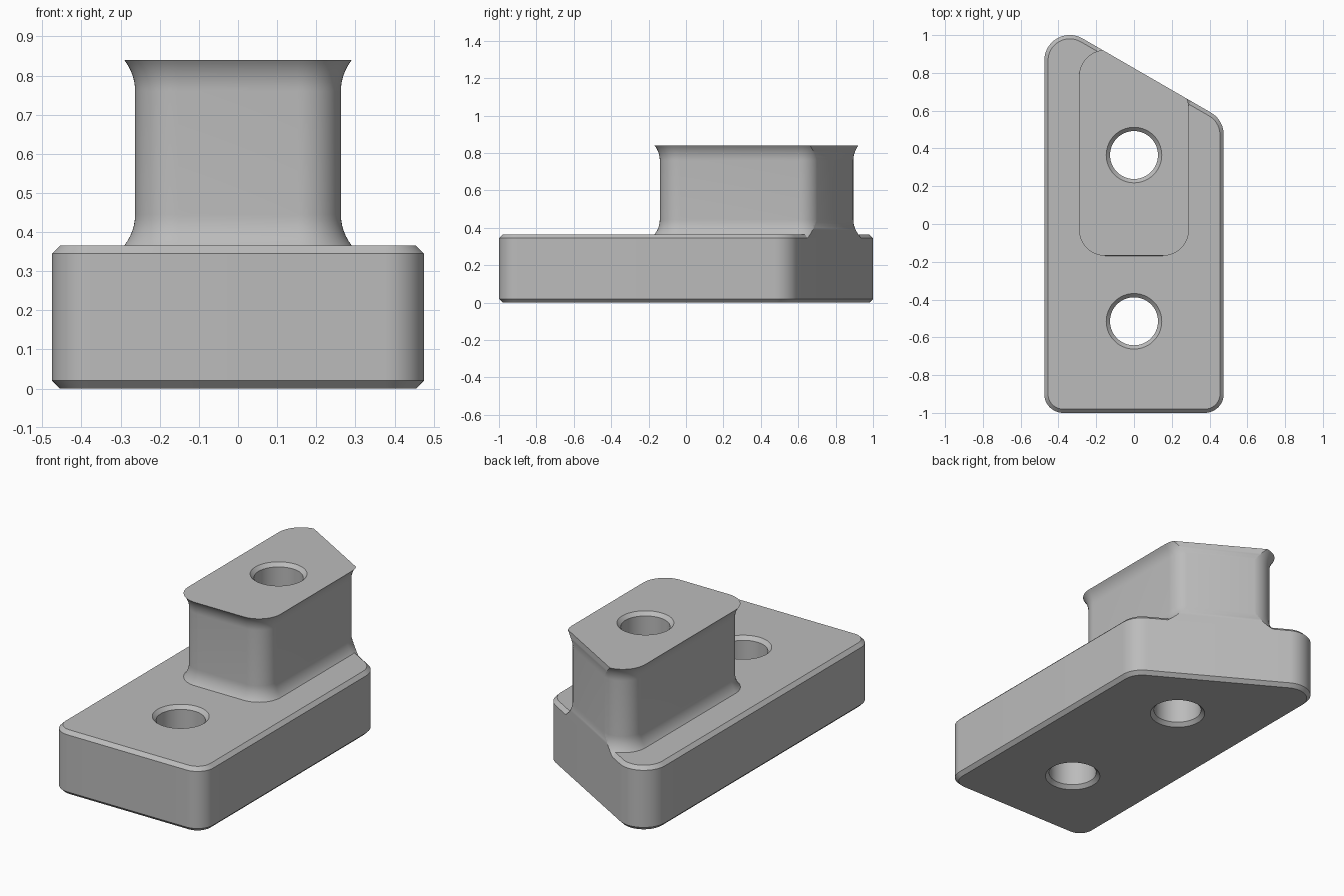
import bpy, bmesh
from math import sin, cos, tan, radians, asin
from mathutils import Vector

cube = bpy.data.objects.get("Cube")
if cube:
    bpy.data.objects.remove(cube, do_unlink=True)

SLANT = radians(30)      # back wall slope in plan
BACK = 0.825             # y of the back wall at x = 0
BASE_TOP, POST_TOP, CHAMFER = 0.365, 0.84, 0.02
FLARE_R = 0.128

grey = bpy.data.materials.new("plain grey")
grey.use_nodes = True
colour = (0.5, 0.5, 0.5, 1)
grey.diffuse_color = colour
grey.node_tree.nodes["Principled BSDF"].inputs["Base Color"].default_value = colour


def outline(half, front, r_front, r_back, back, offset):
    """Rounded plan with a slanted back, grown outward by offset."""
    def back_y(x):
        return back - tan(SLANT) * x - r_back / cos(SLANT)
    xf, xb, yf = half - r_front, half - r_back, front + r_front
    corners = [(-xf, yf, r_front, 180, 270), (xf, yf, r_front, 270, 360),
               (xb, back_y(xb), r_back, 0, 60), (-xb, back_y(-xb), r_back, 60, 180)]
    points = []
    for x, y, r, a0, a1 in corners:
        steps = (a1 - a0) // 6
        for i in range(steps + 1):
            a = radians(a0 + (a1 - a0) * i / steps)
            points.append((x + (r + offset) * cos(a), y + (r + offset) * sin(a)))
    return points


def loft(rings):
    """Closed solid through a stack of (z, plan points)."""
    bm = bmesh.new()
    loops = [[bm.verts.new((x, y, z)) for x, y in pts] for z, pts in rings]
    n = len(loops[0])
    for low, high in zip(loops, loops[1:]):
        for i in range(n):
            j = (i + 1) % n
            bm.faces.new((low[i], low[j], high[j], high[i]))
    bm.faces.new(loops[0][::-1])
    bm.faces.new(loops[-1])
    return bm


def to_object(bm, name):
    bmesh.ops.recalc_face_normals(bm, faces=bm.faces[:])
    mesh = bpy.data.meshes.new(name)
    bm.to_mesh(mesh)
    bm.free()
    mesh.materials.append(grey)
    ob = bpy.data.objects.new(name, mesh)
    bpy.context.collection.objects.link(ob)
    return ob


def hole_cutter(y, top):
    """Through hole, countersunk at both ends."""
    r, over = 0.127, 0.03
    profile = [(-0.01, r + over), (CHAMFER, r), (top - CHAMFER, r), (top + 0.01, r + over)]
    rings = [(z, [(rad * cos(radians(a)), y + rad * sin(radians(a)))
                  for a in range(0, 360, 6)]) for z, rad in profile]
    ob = to_object(loft(rings), "hole_cutter")
    ob.hide_render = True
    return ob


# Base block with chamfered top and bottom edges
base_levels = [(0, -CHAMFER), (CHAMFER, 0), (BASE_TOP - CHAMFER, 0), (BASE_TOP, -CHAMFER)]
base = to_object(loft([(z, outline(0.475, -1, 0.1, 0.135, BACK, off))
                       for z, off in base_levels]), "base_block")

# Post with concave flares, running over the base chamfer at the back
bottom = BASE_TOP - CHAMFER
low_mid, high_mid = BASE_TOP + 0.08, POST_TOP - 0.08
levels = []
steps = 8
for start, end in ((low_mid, bottom), (high_mid, POST_TOP)):
    sweep = asin((end - start) / FLARE_R)
    part = [(start + FLARE_R * sin(sweep * i / steps),
             FLARE_R * (1 - cos(sweep * i / steps))) for i in range(steps + 1)]
    levels += part[::-1] if end < start else part
bm = loft([(z, outline(0.263, -0.14, 0.11, 0.114, BACK + 0.001, off))
           for z, off in levels])

# Trim the post flush with the slanted back wall
cut = bmesh.ops.bisect_plane(bm, geom=bm.verts[:] + bm.edges[:] + bm.faces[:], dist=1e-6,
                             plane_co=Vector((0, BACK, 0)),
                             plane_no=Vector((sin(SLANT), cos(SLANT), 0)), clear_outer=True)
rim = [e for e in cut["geom_cut"] if isinstance(e, bmesh.types.BMEdge)]
bmesh.ops.edgenet_fill(bm, edges=rim)
post = to_object(bm, "flared_post")

# Two bolt holes
rear_hole = hole_cutter(0.365, POST_TOP)
front_hole = hole_cutter(-0.515, BASE_TOP)
for ob, cutters in ((base, (front_hole, rear_hole)), (post, (rear_hole,))):
    bpy.ops.object.select_all(action='DESELECT')
    bpy.context.view_layer.objects.active = ob
    ob.select_set(True)
    for cutter in cutters:
        mod = ob.modifiers.new("hole", 'BOOLEAN')
        mod.operation, mod.solver, mod.object = 'DIFFERENCE', 'EXACT', cutter
        bpy.ops.object.modifier_apply(modifier=mod.name)
    bpy.ops.object.shade_smooth_by_angle(angle=radians(30))
for cutter in (front_hole, rear_hole):
    bpy.data.objects.remove(cutter, do_unlink=True)
